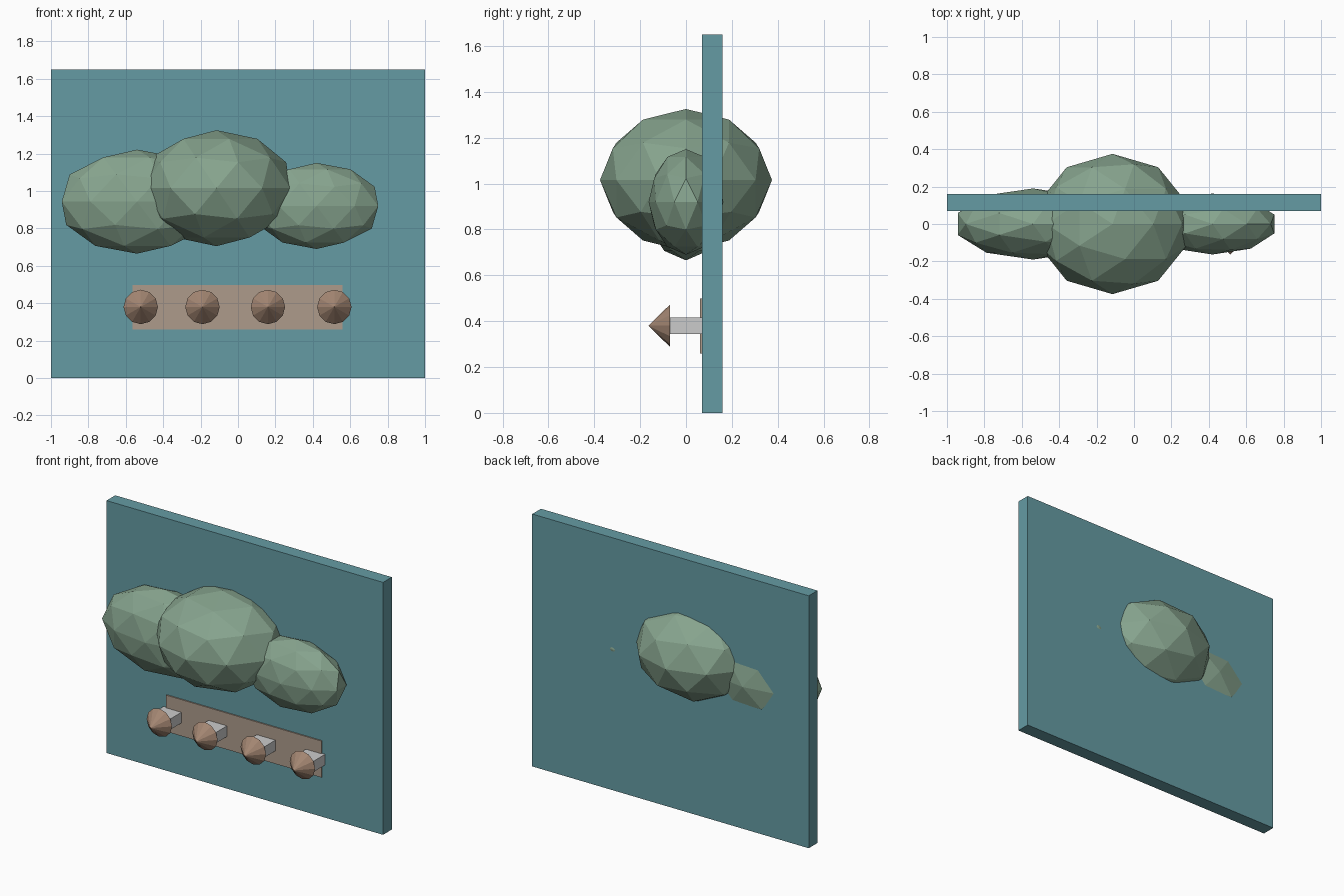
import bpy, math

if "Cube" in bpy.data.objects:
    bpy.data.objects.remove(bpy.data.objects["Cube"])


def material(name, rgb):
    m = bpy.data.materials.new(name)
    m.diffuse_color = (*rgb, 1)
    m.use_nodes = True
    m.node_tree.nodes["Principled BSDF"].inputs["Base Color"].default_value = m.diffuse_color
    return m


TEAL = material("teal", (0.13, 0.33, 0.37))
GREEN = material("leaf_green", (0.24, 0.37, 0.27))
TAN = material("tan", (0.42, 0.33, 0.26))
BROWN = material("brown", (0.37, 0.24, 0.17))


def finish(name, mat):
    ob = bpy.context.object
    ob.name = name
    if mat:
        ob.data.materials.append(mat)
    return ob


def box(name, lo, hi, mat=None):
    bpy.ops.mesh.primitive_cube_add(size=1, location=[(a + b) / 2 for a, b in zip(lo, hi)])
    bpy.context.object.scale = [b - a for a, b in zip(lo, hi)]
    return finish(name, mat)


def blob(name, loc, radii):
    bpy.ops.mesh.primitive_ico_sphere_add(subdivisions=2, radius=1, location=loc)
    bpy.context.object.scale = radii
    return finish(name, GREEN)


# Back board and the thin strip that carries the pegs
box("back_board", (-1, 0.07, 0), (1, 0.16, 1.65), TEAL)
box("peg_strip", (-0.565, 0.062, 0.26), (0.56, 0.08, 0.498), TAN)

# Faceted cloud of three squashed balls
blob("cloud_left", (-0.54, 0, 0.943), (0.423, 0.19, 0.278))
blob("cloud_middle", (-0.115, 0, 1.015), (0.416, 0.375, 0.31))
blob("cloud_right", (0.42, 0, 0.92), (0.347, 0.163, 0.23))

# Pegs: a flat grey stem with a cone knob pointing forward
for i, x in enumerate((-0.52, -0.19, 0.16, 0.515), 1):
    box(f"peg_stem_{i}", (x - 0.067, -0.07, 0.345), (x + 0.067, 0.08, 0.415))
    bpy.ops.mesh.primitive_cone_add(vertices=12, radius1=0.092, radius2=0, depth=0.094,
                                    location=(x, -0.117, 0.38), rotation=(math.pi / 2, 0, 0))
    finish(f"peg_knob_{i}", BROWN)
